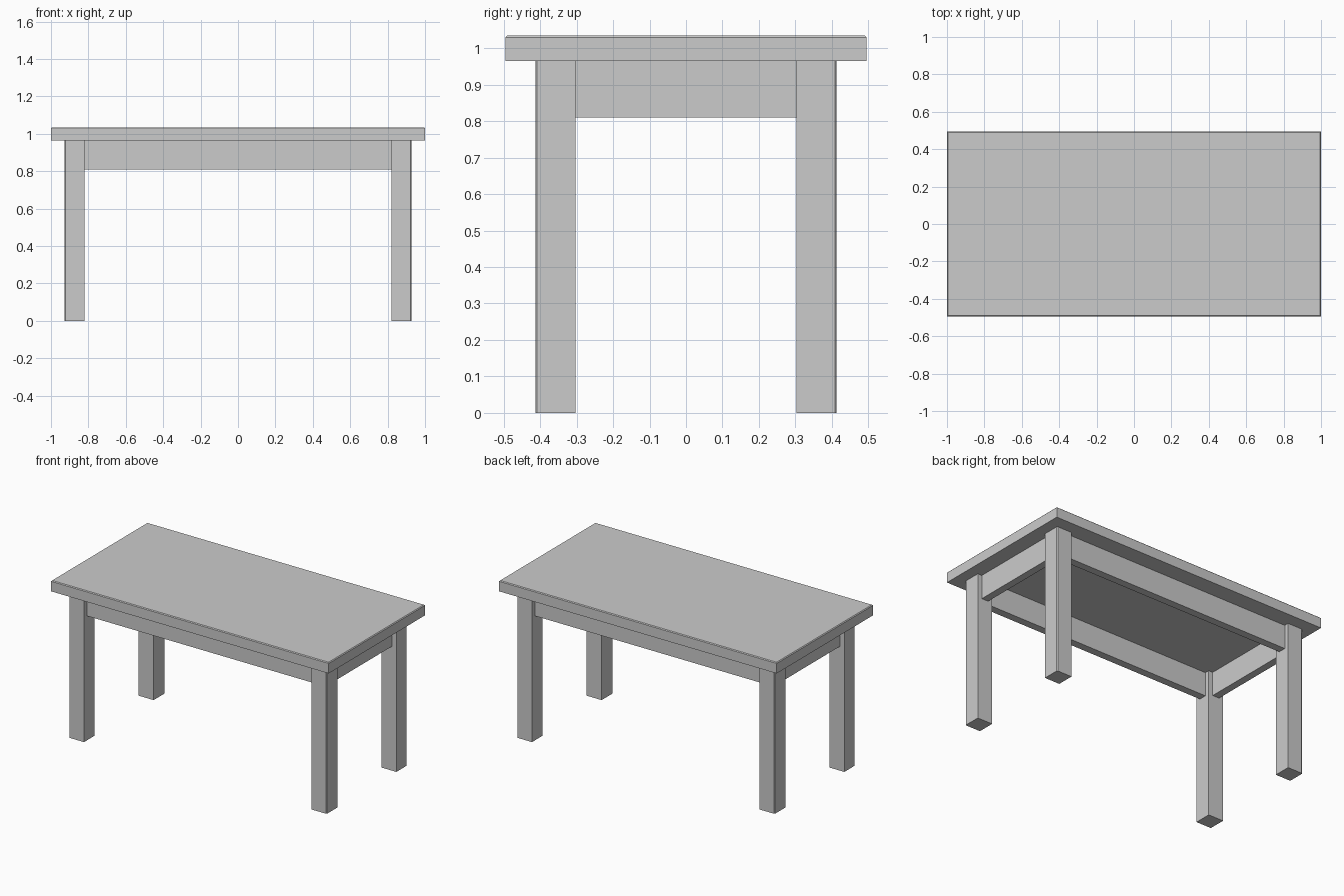
import bpy, bmesh
from mathutils import Matrix, Vector

if "Cube" in bpy.data.objects:
    bpy.data.objects.remove(bpy.data.objects["Cube"])


def box(name, lo, hi, bevel=0, pick=None):
    """Box between two corners; edges passing pick(v1, v2) are chamfered."""
    lo, hi = Vector(lo), Vector(hi)
    bm = bmesh.new()
    bmesh.ops.create_cube(bm, size=1, matrix=Matrix.Translation((lo + hi) / 2)
                          @ Matrix.Diagonal((*(hi - lo), 1)))
    if pick:
        edges = [e for e in bm.edges if pick(e.verts[0].co, e.verts[1].co)]
        bmesh.ops.bevel(bm, geom=edges, offset=bevel, segments=1, affect='EDGES')
    mesh = bpy.data.meshes.new(name)
    bm.to_mesh(mesh)
    bm.free()
    obj = bpy.data.objects.new(name, mesh)
    bpy.context.collection.objects.link(obj)
    return obj


TOP, UNDER, APRON = 1.035, 0.965, 0.81
XI, XO, YI, YO = 0.82, 0.928, 0.303, 0.413   # inner and outer leg faces
INSET = 0.03                                 # apron set back from leg faces

# Table top with a fine chamfer round the upper edge
box("table_top", (-1, -0.495, UNDER), (1, 0.495, TOP), 0.005,
    lambda a, b: min(a.z, b.z) > TOP - 0.001)

# Legs, with the upright edges eased
for sx, side in ((-1, "left"), (1, "right")):
    for sy, end in ((-1, "front"), (1, "back")):
        xs, ys = sorted((sx * XI, sx * XO)), sorted((sy * YI, sy * YO))
        box(f"{end}_{side}_leg", (xs[0], ys[0], 0), (xs[1], ys[1], UNDER), 0.005,
            lambda a, b: abs(a.z - b.z) > 0.5 and abs(a.x) > 0.9 and abs(a.y) > 0.4)

# Aprons between the legs
for s, name in ((-1, "front_apron"), (1, "back_apron")):
    ys = sorted((s * (YI + INSET), s * (YO - INSET)))
    box(name, (-XI, ys[0], APRON), (XI, ys[1], UNDER))
for s, name in ((-1, "left_apron"), (1, "right_apron")):
    xs = sorted((s * (XI + INSET), s * (XO - INSET)))
    box(name, (xs[0], -YI, APRON), (xs[1], YI, UNDER))
